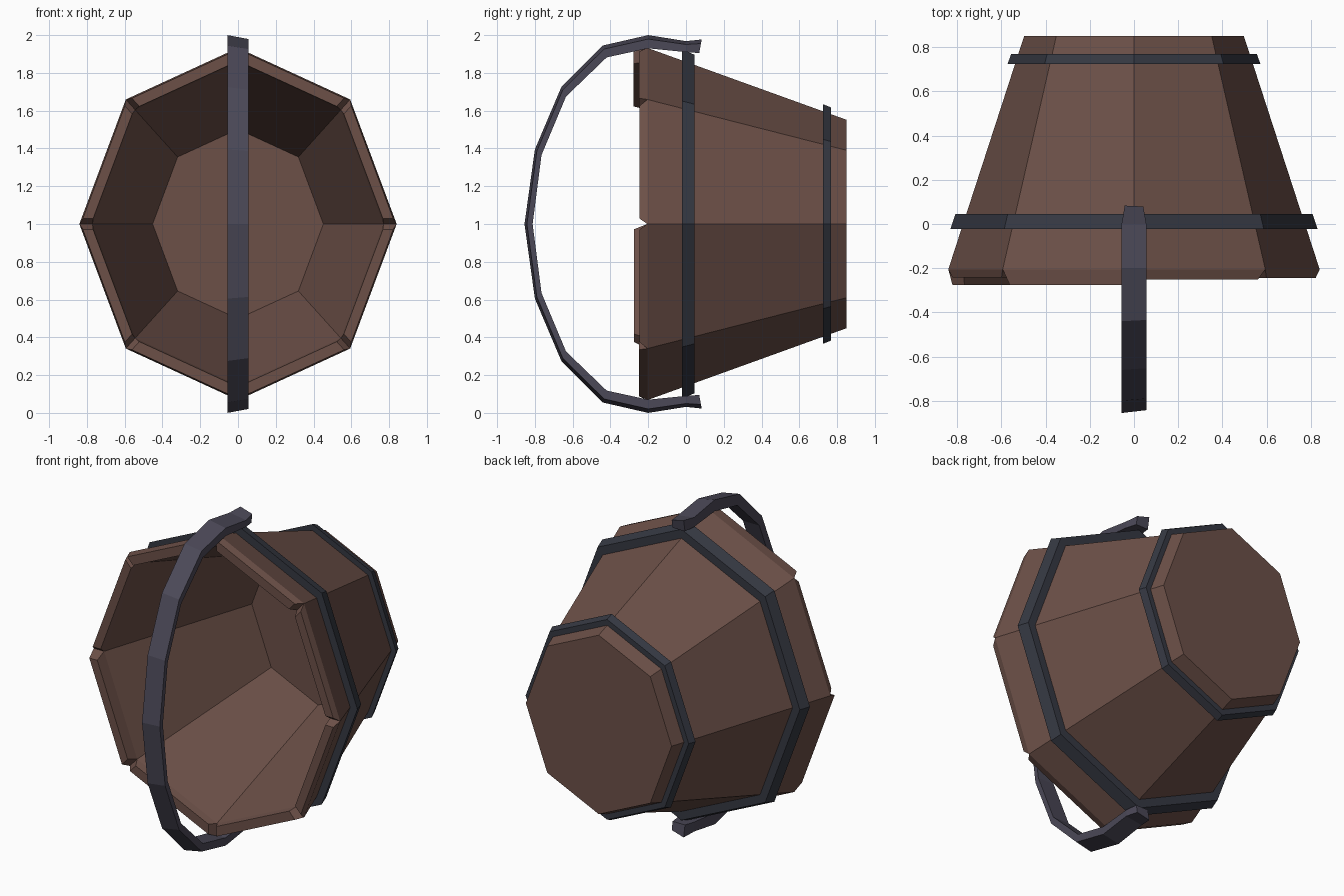
import bpy, bmesh
from math import cos, sin, radians
from mathutils import Vector

if "Cube" in bpy.data.objects:
    bpy.data.objects.remove(bpy.data.objects["Cube"])

N, STRETCH = 8, 1.11


def material(name, rgb):
    m = bpy.data.materials.new(name)
    m.diffuse_color = (*rgb, 1)
    m.use_nodes = True
    m.node_tree.nodes["Principled BSDF"].inputs["Base Color"].default_value = m.diffuse_color
    return m


wood = material("wood", (0.15, 0.08, 0.064))
iron = material("dark_iron", (0.036, 0.04, 0.055))
handle_mat = material("handle_iron", (0.07, 0.065, 0.095))


def finish(bm, name, mat):
    bmesh.ops.recalc_face_normals(bm, faces=bm.faces)
    me = bpy.data.meshes.new(name)
    bm.to_mesh(me)
    bm.free()
    me.materials.append(mat)
    ob = bpy.data.objects.new(name, me)
    bpy.context.collection.objects.link(ob)
    return ob


def ring(bm, r, y):
    # tall octagon around the y axis
    return [bm.verts.new((r * cos(radians(45 * k)), y,
                          1 + STRETCH * r * sin(radians(45 * k)))) for k in range(N)]


def bridge(bm, a, b):
    n = len(a)
    for k in range(n):
        j = (k + 1) % n
        bm.faces.new((a[k], a[j], b[j], b[k]))


# bucket body: tapered octagonal walls with a thick floor
bm = bmesh.new()
outer_back, outer_front = ring(bm, 0.497, 0.85), ring(bm, 0.84, -0.205)
inner_front, inner_back = ring(bm, 0.77, -0.205), ring(bm, 0.452, 0.78)
bridge(bm, outer_back, outer_front)
bridge(bm, inner_front, inner_back)
bm.faces.new(outer_back)
bm.faces.new(inner_back)

# uneven stave ends with chamfered edges
ends = [-0.245, -0.25, -0.277, -0.242, -0.275, -0.25, -0.248, -0.245]
for k, y in enumerate(ends):
    j = (k + 1) % N
    base = [outer_front[k], outer_front[j], inner_front[j], inner_front[k]]
    o0, o1, i1, i0 = [v.co.copy() for v in base]
    tip = []
    for edge, other, a, b in ((o0, o1, o0, i0), (o1, o0, o1, i1),
                              (i1, i0, i1, o1), (i0, i1, i0, o0)):
        p = edge + (other - edge).normalized() * 0.03 + (b - a).normalized() * 0.008
        tip.append(bm.verts.new((p.x, y, p.z)))
    bridge(bm, base, tip)
    bm.faces.new(tip)
finish(bm, "bucket_body", wood)


# iron hoops following the taper
def hoop(name, r0, y0, r1, y1, depth):
    bm = bmesh.new()
    loops = [ring(bm, r0, y0), ring(bm, r1, y1),
             ring(bm, r1 - depth, y1), ring(bm, r0 - depth, y0)]
    for i in range(4):
        bridge(bm, loops[i], loops[(i + 1) % 4])
    finish(bm, name, iron)


hoop("front_hoop", 0.83, -0.022, 0.808, 0.045, 0.06)
hoop("rear_hoop", 0.572, 0.724, 0.556, 0.768, 0.045)

# bail handle: (y, z) of outer and inner edges for the upper half, then mirrored
outer = [(0.083, 1.977), (0.0, 1.968), (-0.2, 2.0), (-0.44, 1.945),
         (-0.66, 1.725), (-0.80, 1.395), (-0.855, 1.0)]
inner = [(0.07, 1.905), (0.0, 1.91), (-0.2, 1.93), (-0.42, 1.882),
         (-0.635, 1.675), (-0.765, 1.365), (-0.812, 1.0)]
outer += [(y, 2 - z) for y, z in outer[-2::-1]]
inner += [(y, 2 - z) for y, z in inner[-2::-1]]
bm = bmesh.new()
sections = []
for i, ((yo, zo), (yi, zi)) in enumerate(zip(outer, inner)):
    w = 0.042 if i in (0, len(outer) - 1) else 0.056
    o, n = Vector((0, yo, zo)), Vector((0, yi, zi))
    o_right = o.lerp(n, 0.3)          # outer face leans slightly
    sections.append([bm.verts.new((-w, o.y, o.z)),
                     bm.verts.new((w, o_right.y, o_right.z)),
                     bm.verts.new((w, n.y, n.z)), bm.verts.new((-w, n.y, n.z))])
for a, b in zip(sections, sections[1:]):
    bridge(bm, a, b)
bm.faces.new(sections[0])
bm.faces.new(sections[-1])
finish(bm, "handle", handle_mat)
